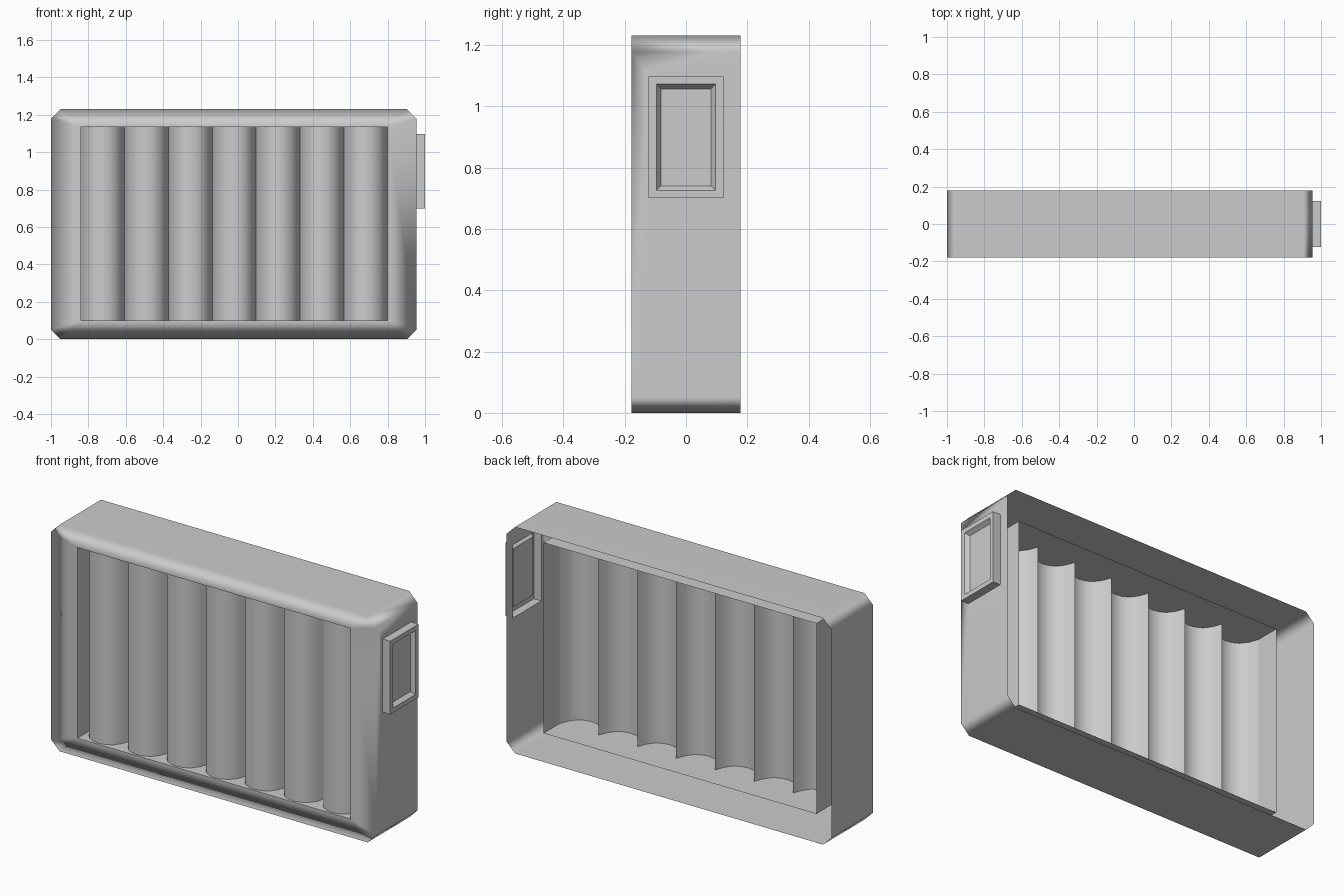
import bpy, bmesh

if "Cube" in bpy.data.objects:
    bpy.data.objects.remove(bpy.data.objects["Cube"])

D = 0.178                                  # half depth
X0, X1, Z1, C = -1.0, 0.955, 1.23, 0.052   # housing extents and corner chamfer
OX0, OX1, OZ0, OZ1 = -0.84, 0.80, 0.10, 1.135   # front opening
HY, HZ0, HZ1 = 0.122, 0.70, 1.097          # side cap hole


def make(name, build, weighted=False):
    bm = bmesh.new()
    build(bm)
    bmesh.ops.remove_doubles(bm, verts=bm.verts, dist=1e-5)
    for f in bm.faces:
        f.smooth = True
    me = bpy.data.meshes.new(name)
    bm.to_mesh(me)
    bm.free()
    ob = bpy.data.objects.new(name, me)
    bpy.context.collection.objects.link(ob)
    if weighted:
        m = ob.modifiers.new("weighted", 'WEIGHTED_NORMAL')
        m.weight = 80
        m.keep_sharp = True
    return ob


def face(bm, *pts):
    return bm.faces.new([bm.verts.new(p) for p in pts])


def bridge(bm, a, b):
    """Quads between two closed loops of equal length."""
    for i in range(len(a)):
        j = (i + 1) % len(a)
        face(bm, a[i], a[j], b[j], b[i])


def rect_xz(y):
    return [(OX0, y, OZ0), (OX1, y, OZ0), (OX1, y, OZ1), (OX0, y, OZ1)]


def rect_yz(x, m=0.0):
    return [(x, -HY + m, HZ0 + m), (x, HY - m, HZ0 + m),
            (x, HY - m, HZ1 - m), (x, -HY + m, HZ1 - m)]


# Open-backed housing with chamfered corners and a front frame
def housing(bm):
    outline = [(X0 + C, 0), (X1 - C, 0), (X1, C), (X1, Z1 - C),
               (X1 - C, Z1), (X0 + C, Z1), (X0, Z1 - C), (X0, C)]
    front = [(x, -D, z) for x, z in outline]
    back = [(x, D, z) for x, z in outline]
    inner = rect_xz(-D)
    for i in range(8):
        j = (i + 1) % 8
        if i != 2:
            face(bm, front[j], front[i], back[i], back[j])
    for k in range(4):
        a, b, c = front[2 * k], front[2 * k + 1], front[(2 * k + 2) % 8]
        n = (k + 1) % 4
        face(bm, a, b, inner[n], inner[k])
        face(bm, b, c, inner[n])
    # right wall around the side cap hole
    side = [(X1, -D, C), (X1, D, C), (X1, D, Z1 - C), (X1, -D, Z1 - C)]
    bridge(bm, side, rect_yz(X1))


make("housing", housing, True)

# Deep liner around the opening
liner = make("opening_liner", lambda bm: bridge(bm, rect_xz(-D), rect_xz(0.08)))
for p in liner.data.polygons:
    p.use_smooth = False


# Row of seven rounded vertical ribs
def ribs(bm):
    n = 7
    w = (OX1 - OX0) / n
    prof = [(0, -0.055), (0.08, -0.105), (0.2, -0.143), (0.35, -0.161),
            (0.5, -0.167), (0.65, -0.161), (0.8, -0.143), (0.92, -0.105), (1, -0.055)]
    for k in range(n):
        for (t, y), (u, v) in zip(prof, prof[1:]):
            a, b = OX0 + (k + t) * w, OX0 + (k + u) * w
            face(bm, (a, y, OZ0), (b, v, OZ0), (b, v, OZ1), (a, y, OZ1))


rib_panel = make("rib_panel", ribs)


# Raised side cap with a dished centre
def cap(bm):
    rings = [rect_yz(X1), rect_yz(1.0), rect_yz(1.0, 0.025),
             rect_yz(0.978, 0.04)]
    for a, b in zip(rings, rings[1:]):
        bridge(bm, a, b)
    face(bm, *rings[-1])


side_cap = make("side_cap", cap)

# Keep hard creases on the ribs and cap
for ob in (rib_panel, side_cap):
    bpy.ops.object.select_all(action='DESELECT')
    ob.select_set(True)
    bpy.context.view_layer.objects.active = ob
    bpy.ops.object.shade_smooth_by_angle(angle=0.8)
